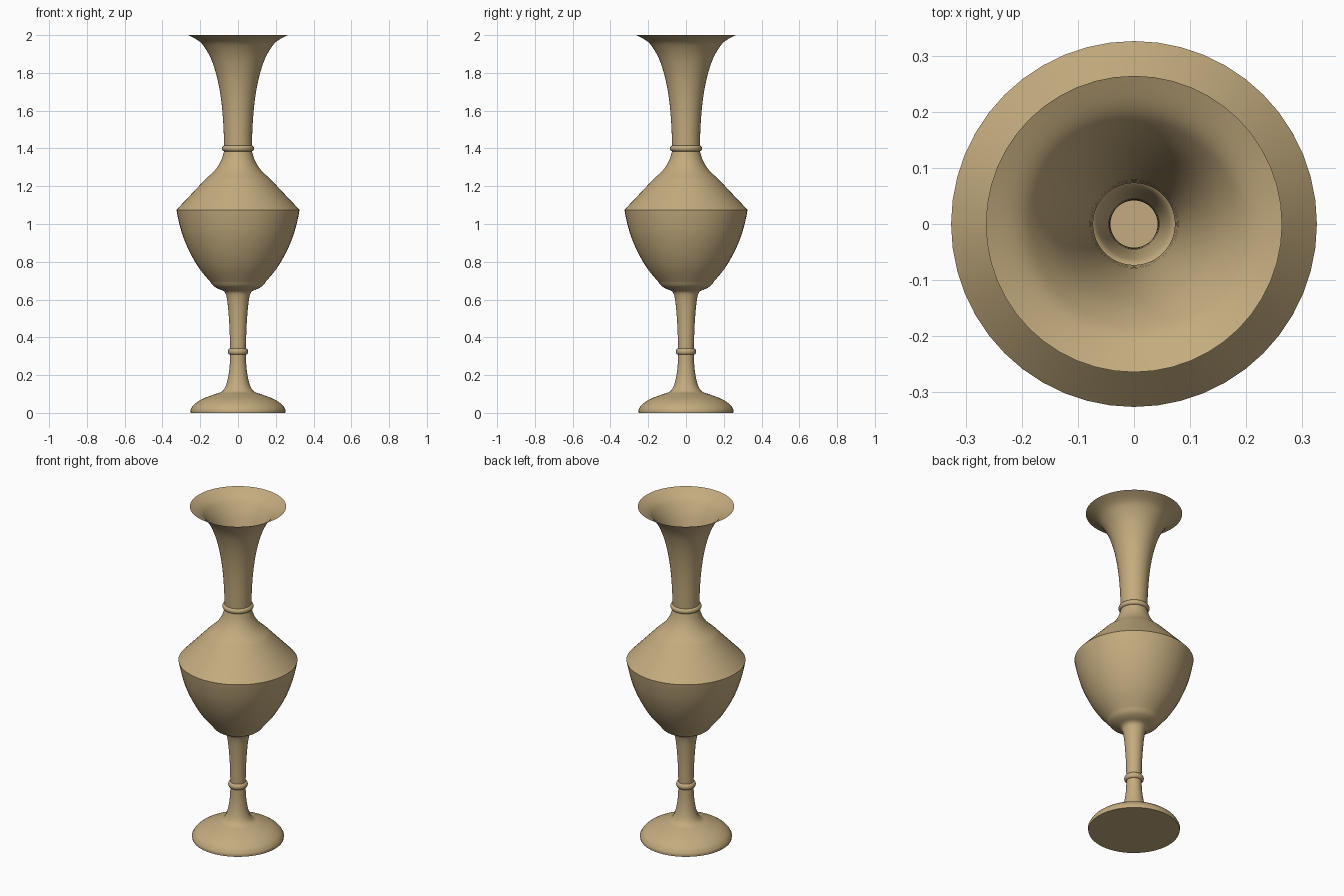
import bpy, math

if "Cube" in bpy.data.objects:
    bpy.data.objects.remove(bpy.data.objects["Cube"])

SIDES = 48
tan = bpy.data.materials.new("warm_tan")
tan.diffuse_color = (0.55, 0.41, 0.21, 1)
tan.use_nodes = True
tan.node_tree.nodes["Principled BSDF"].inputs["Base Color"].default_value = tan.diffuse_color


def smooth_curve(pts, steps=4):
    """Catmull-Rom interpolation through (radius, height) points."""
    ext = [pts[0]] + pts + [pts[-1]]
    out = []
    for i in range(1, len(ext) - 2):
        a, b, c, d = ext[i - 1:i + 3]
        for s in range(steps):
            t = s / steps
            out.append(tuple(
                0.5 * (2 * b[k] + (c[k] - a[k]) * t
                       + (2 * a[k] - 5 * b[k] + 4 * c[k] - d[k]) * t * t
                       + (3 * b[k] - a[k] - 3 * c[k] + d[k]) * t ** 3)
                for k in (0, 1)))
    return out + [pts[-1]]


def lathe(name, profile, cap_bottom=False):
    """Spin a profile around z into a smooth thin surface."""
    verts, faces = [], []
    for r, z in profile:
        for i in range(SIDES):
            a = 2 * math.pi * i / SIDES
            verts.append((r * math.cos(a), r * math.sin(a), z))
    for j in range(len(profile) - 1):
        for i in range(SIDES):
            k = (i + 1) % SIDES
            faces.append((j * SIDES + i, j * SIDES + k,
                          (j + 1) * SIDES + k, (j + 1) * SIDES + i))
    if cap_bottom:
        faces.append(tuple(reversed(range(SIDES))))
    me = bpy.data.meshes.new(name)
    me.from_pydata(verts, [], faces)
    me.materials.append(tan)
    ob = bpy.data.objects.new(name, me)
    bpy.context.collection.objects.link(ob)
    bpy.ops.object.select_all(action='DESELECT')
    ob.select_set(True)
    bpy.context.view_layer.objects.active = ob
    bpy.ops.object.shade_smooth_by_angle(angle=math.radians(35))
    return ob


def bead(name, r, z, bulge, half):
    """Half-round ring that bridges two neighbouring parts."""
    n = 8
    lathe(name, [(r + bulge * math.sin(math.pi * i / n),
                  z - half * math.cos(math.pi * i / n)) for i in range(n + 1)])


# Domed foot with flat closed base
lathe("foot", [(0.25, 0.0)] + smooth_curve(
    [(0.252, 0.015), (0.235, 0.042), (0.19, 0.073), (0.12, 0.10)]), True)

# Stem below and above its ring
lathe("lower_stem", smooth_curve(
    [(0.12, 0.10), (0.087, 0.112), (0.066, 0.14), (0.052, 0.19),
     (0.044, 0.25), (0.042, 0.308)]))
bead("stem_ring", 0.042, 0.325, 0.012, 0.017)
lathe("upper_stem", smooth_curve(
    [(0.042, 0.342), (0.045, 0.45), (0.052, 0.55), (0.06, 0.61),
     (0.072, 0.642), (0.105, 0.657), (0.13, 0.672), (0.147, 0.694)]))

# Rounded bowl and sloping shoulder
lathe("bowl", smooth_curve(
    [(0.147, 0.694), (0.205, 0.765), (0.255, 0.85), (0.293, 0.94),
     (0.315, 1.02), (0.326, 1.075)]))
lathe("shoulder", [(0.326, 1.075), (0.25, 1.155), (0.17, 1.24)])
lathe("shoulder_top", smooth_curve(
    [(0.17, 1.24), (0.122, 1.285), (0.09, 1.335), (0.074, 1.385)]))

# Neck ring and flared trumpet neck
bead("neck_ring", 0.073, 1.40, 0.012, 0.015)
lathe("neck", smooth_curve(
    [(0.073, 1.415), (0.079, 1.55), (0.091, 1.67), (0.112, 1.78),
     (0.143, 1.875), (0.18, 1.94), (0.212, 1.972), (0.264, 2.0)]))
